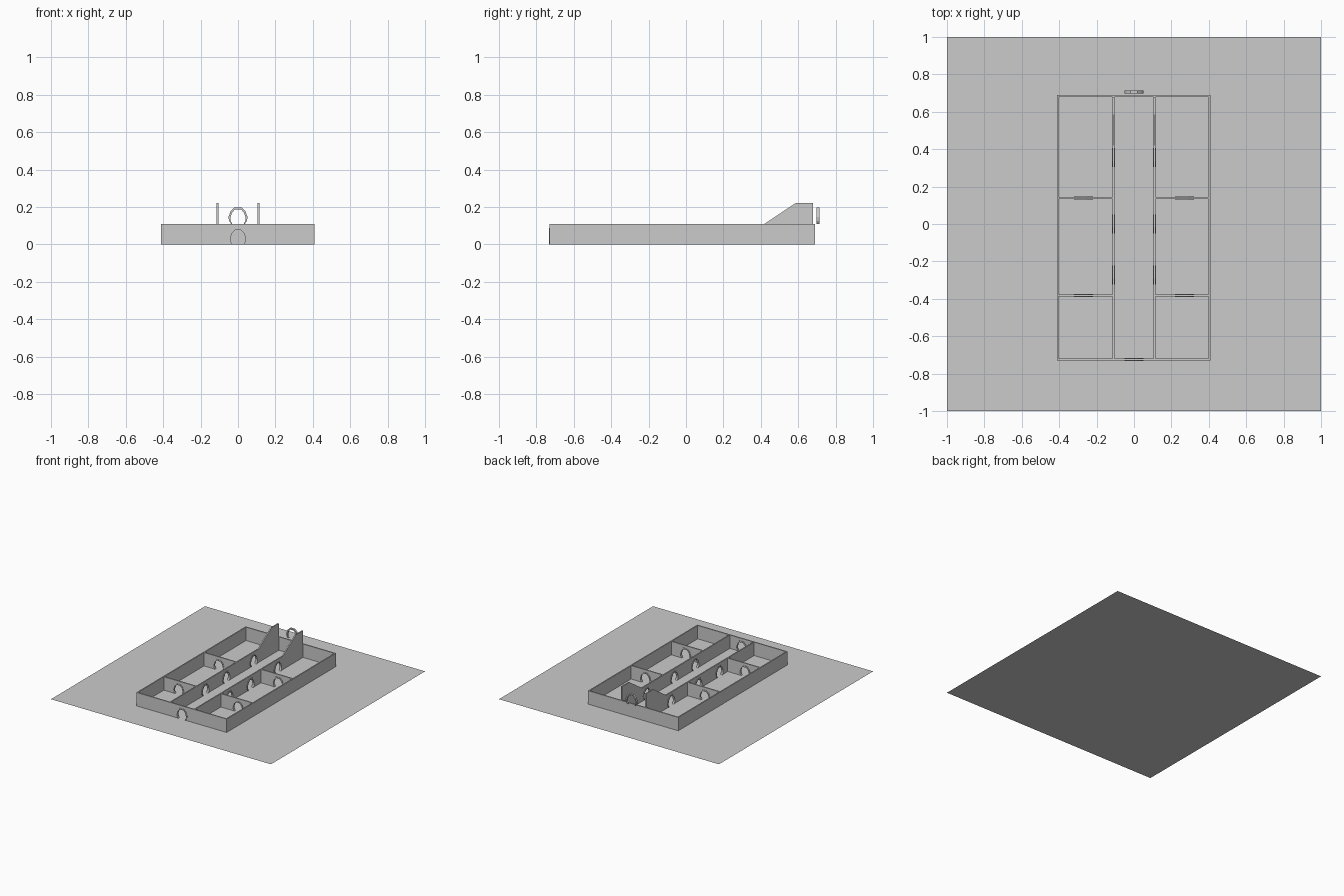
import bpy, bmesh
from mathutils import Matrix

if "Cube" in bpy.data.objects:
    bpy.data.objects.remove(bpy.data.objects["Cube"])

T = 0.01    # wall thickness
H = 0.11    # wall height

# Half outlines of the horseshoe doorway, from foot to crown
INNER = [(0.031, 0.0), (0.040, 0.016), (0.041, 0.032), (0.032, 0.060), (0.016, 0.077)]
OUTER = [(0.037, 0.0), (0.048, 0.016), (0.051, 0.036), (0.040, 0.068), (0.020, 0.087)]


def arch(half):
    """Full outline, left foot over the crown to the right foot."""
    return [(-u, v) for u, v in half] + list(reversed(half))


def slab(name, outline, thick, axis, pos):
    """Extrude an upright outline; axis is the direction the outline runs along."""
    bm = bmesh.new()
    place = (lambda u, v, d: (u, pos + d, v)) if axis == 'X' else (lambda u, v, d: (pos + d, u, v))
    a = [bm.verts.new(place(u, v, -thick / 2)) for u, v in outline]
    b = [bm.verts.new(place(u, v, thick / 2)) for u, v in outline]
    n = len(outline)
    bm.faces.new(a)
    bm.faces.new(b[::-1])
    for i in range(n):
        j = (i + 1) % n
        bm.faces.new((a[i], b[i], b[j], a[j]))
    bmesh.ops.recalc_face_normals(bm, faces=bm.faces)
    me = bpy.data.meshes.new(name)
    bm.to_mesh(me)
    bm.free()
    ob = bpy.data.objects.new(name, me)
    bpy.context.collection.objects.link(ob)
    return ob


def frame(name, u, z, thick, axis, pos):
    """Horseshoe door frame."""
    ring = arch(OUTER) + arch(INNER)[::-1]
    return slab(name, [(u + p, z + q) for p, q in ring], thick, axis, pos)


def wall(name, start, end, axis, pos, doors=()):
    """Wall with doorway openings, each with a slightly proud frame."""
    outline = [(start, H), (start, 0)]
    for d in sorted(doors):
        outline += [(d + u, v) for u, v in arch(INNER)]
        frame(name + "_door_frame", d, 0, 0.017, axis, pos)
    outline += [(end, 0), (end, H)]
    slab(name, outline, T, axis, pos)


# Ground sheet
bpy.ops.mesh.primitive_plane_add(size=2)
bpy.context.object.name = "ground"

# Outer walls
wall("front_wall", -0.413, 0.408, 'X', -0.725, [0.0])
wall("back_wall", -0.413, 0.408, 'X', 0.685)

for s, side in ((-1, "left"), (1, "right")):
    wall(side + "_outer_wall", -0.72, 0.68, 'Y', -0.408 if s < 0 else 0.403)
    # Corridor walls and the sloped stair parapets above them
    wall(side + "_corridor_wall", -0.72, 0.68, 'Y', s * 0.11, [-0.272, 0.0, 0.355])
    slab(side + "_stair_parapet", [(0.42, H), (0.68, H), (0.68, 0.22), (0.585, 0.22)],
         T, 'Y', s * 0.11)
    # Room dividers
    a, b = (-0.403, -0.115) if s < 0 else (0.115, 0.398)
    for y, where in ((0.139, "rear"), (-0.382, "fore")):
        wall(f"{side}_{where}_divider", a, b, 'X', y, [s * 0.27])

# Upper doorway frame behind the stair
frame("upper_door_frame", 0, H, 0.016, 'X', 0.706)
